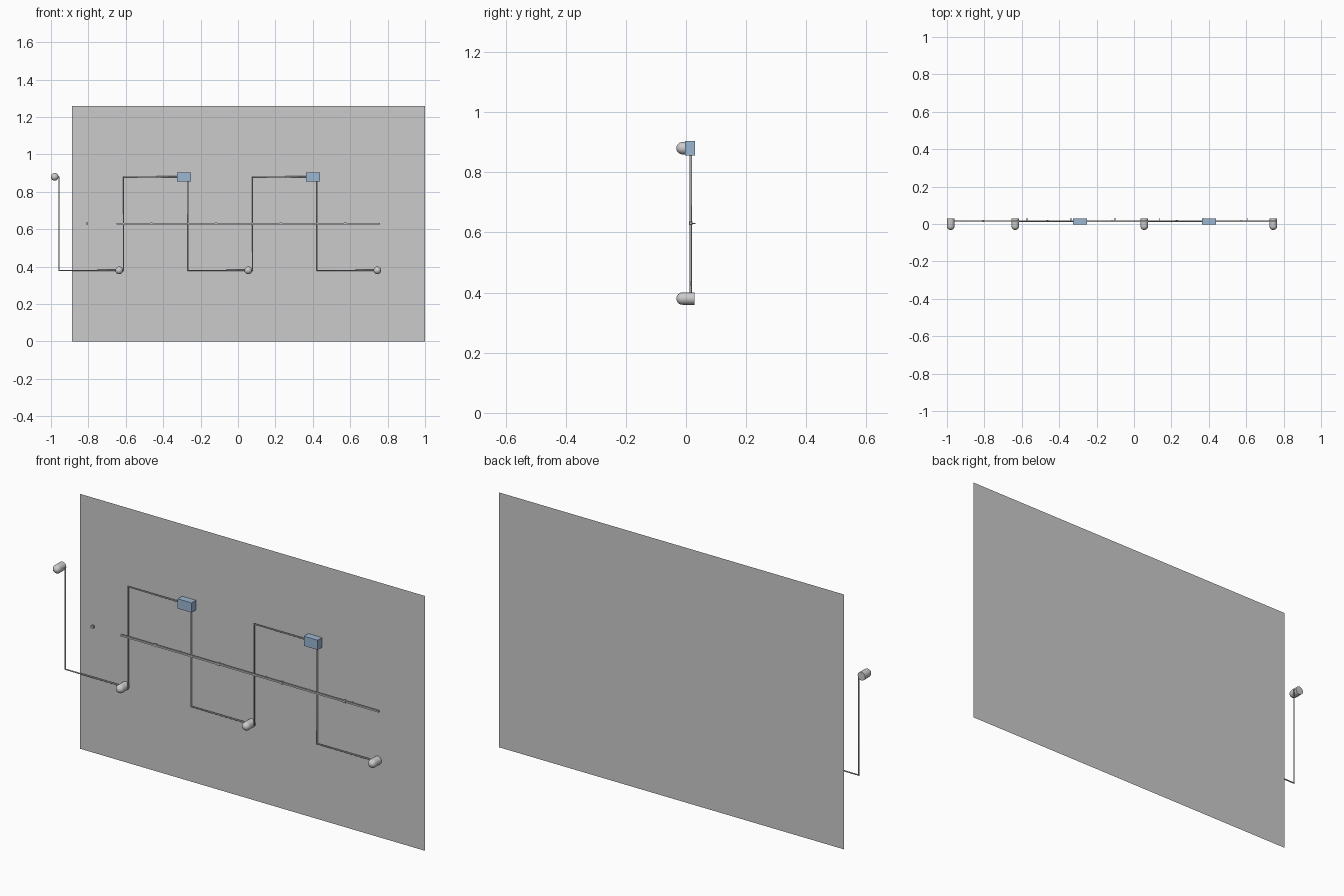
import bpy, bmesh, math
from mathutils import Vector

if "Cube" in bpy.data.objects:
    bpy.data.objects.remove(bpy.data.objects["Cube"])

STEP = 0.345            # spacing of the repeating string
TOP, MID, LOW = 0.88, 0.63, 0.38
WY = 0.016              # depth of wires


def finish(bm, name, mat=None, smooth=False):
    bmesh.ops.recalc_face_normals(bm, faces=bm.faces)
    me = bpy.data.meshes.new(name)
    bm.to_mesh(me)
    bm.free()
    ob = bpy.data.objects.new(name, me)
    bpy.context.collection.objects.link(ob)
    if mat:
        me.materials.append(mat)
    if smooth:
        bpy.ops.object.select_all(action='DESELECT')
        ob.select_set(True)
        bpy.context.view_layer.objects.active = ob
        bpy.ops.object.shade_smooth_by_angle(angle=math.radians(40))
    return ob


def box(name, lo, hi, mat=None):
    bm = bmesh.new()
    bmesh.ops.create_cube(bm, size=1)
    lo, hi = Vector(lo), Vector(hi)
    for v in bm.verts:
        v.co = (lo + hi) / 2 + v.co * (hi - lo)
    return finish(bm, name, mat)


def wire(name, points, r=0.0038):
    # mitred tube along a polyline
    cu = bpy.data.curves.new(name, 'CURVE')
    cu.dimensions = '3D'
    cu.bevel_depth = r
    cu.bevel_resolution = 2
    cu.use_fill_caps = True
    sp = cu.splines.new('POLY')
    sp.points.add(len(points) - 1)
    for p, (x, y, z) in zip(sp.points, points):
        p.co = (x, y, z, 1)
    ob = bpy.data.objects.new(name, cu)
    bpy.context.collection.objects.link(ob)
    return ob


def bulb(name, x, z, r=0.0205, front=-0.032, back=0.029):
    # cylinder with a domed front, turned around the y axis
    prof = [(0, back), (r, back)]
    prof += [(r * math.cos(a), front + r - r * math.sin(a))
             for a in [math.pi / 2 * i / 8 for i in range(9)]]
    prof[-1] = (0, front)
    bm = bmesh.new()
    vs = [bm.verts.new((x + a, y, z)) for a, y in prof]
    es = [bm.edges.new(p) for p in zip(vs, vs[1:])]
    bmesh.ops.spin(bm, geom=vs + es, cent=(x, 0, z), axis=(0, 1, 0),
                   angle=2 * math.pi, steps=24)
    bmesh.ops.remove_doubles(bm, verts=bm.verts, dist=1e-5)
    return finish(bm, name, smooth=True)


blue = bpy.data.materials.new("blue_grey")
blue.diffuse_color = (0.33, 0.47, 0.65, 1)
blue.use_nodes = True
blue.node_tree.nodes["Principled BSDF"].inputs["Base Color"].default_value = blue.diffuse_color

# backing panel (single sheet)
bm = bmesh.new()
bm.faces.new([bm.verts.new(p) for p in
              [(-0.887, 0.031, 0), (1, 0.031, 0), (1, 0.031, 1.26), (-0.887, 0.031, 1.26)]])
finish(bm, "back_panel")

# zigzag wires: alternate nodes are bulbs or boxes
nodes = [(-0.98, TOP)] + [(-0.98 + STEP * i, LOW if i % 2 else TOP) for i in range(1, 6)]
for i, (x, z) in enumerate(nodes[:-1]):
    nx, nz = nodes[i + 1]
    wire("wire", [(x, WY, z), (x + 0.023, WY, z), (x + 0.023, WY, nz), (nx, WY, nz)])

# bulbs and connector boxes
for i, (x, z) in enumerate(nodes):
    if i in (2, 4):
        box("connector_box", (x - 0.037, -0.004, z - 0.024),
            (x + 0.039, 0.03, z + 0.024), blue)
    else:
        bulb("bulb", x, z)

# middle rail with standoff pins
box("rail", (-0.65, WY - 0.004, MID - 0.004), (0.76, WY + 0.004, MID + 0.004))
for i in range(6):
    x = -0.572 + 0.2355 * i
    wire("standoff_pin", [(x, WY, MID), (x, 0.031, MID)], 0.002)

# small beads halfway between nodes
for i in range(5):
    x = -0.807 + STEP * i
    box("bead", (x - 0.006, WY - 0.006, MID - 0.006), (x + 0.006, WY + 0.006, MID + 0.006))
